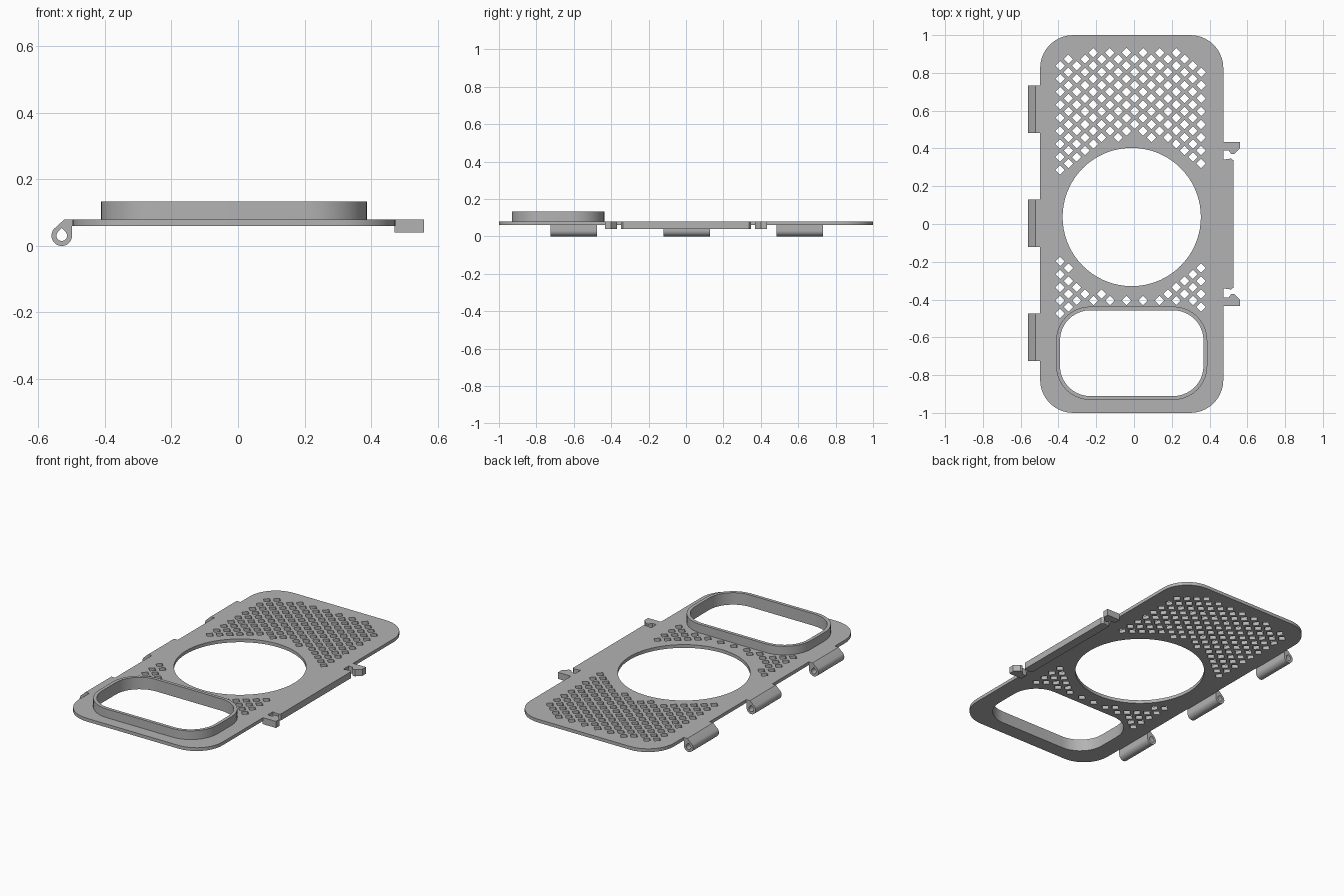
import bpy
from math import radians, cos, sin, pi, hypot

cube = bpy.data.objects.get("Cube")
if cube:
    bpy.data.objects.remove(cube, do_unlink=True)

grey = bpy.data.materials.new("plain grey")
grey.use_nodes = True
grey.diffuse_color = (0.45, 0.45, 0.45, 1)
grey.node_tree.nodes["Principled BSDF"].inputs["Base Color"].default_value = (0.45, 0.45, 0.45, 1)

MID = -0.012  # lengthwise axis of the plate


def arc(cx, cy, r, start, end, steps):
    angles = [radians(start + (end - start) * i / steps) for i in range(steps + 1)]
    return [(cx + r * cos(a), cy + r * sin(a)) for a in angles]


def rounded_rect(cx, cy, hx, hy, r):
    pts = []
    for i, (sx, sy) in enumerate([(1, 1), (-1, 1), (-1, -1), (1, -1)]):
        pts += arc(cx + sx * (hx - r), cy + sy * (hy - r), r, 90 * i, 90 * i + 90, 10)
    return pts


def prism(name, loops, low, high, along_y=False):
    """Fill an outline with optional holes and extrude it along z or y."""
    curve = bpy.data.curves.new(name, "CURVE")
    curve.dimensions = "2D"
    curve.fill_mode = "BOTH"
    curve.extrude = (high - low) / 2
    for pts in loops:
        spline = curve.splines.new("POLY")
        spline.points.add(len(pts) - 1)
        for point, (x, y) in zip(spline.points, pts):
            point.co = (x, y, 0, 1)
        spline.use_cyclic_u = True
    obj = bpy.data.objects.new(name, curve)
    bpy.context.collection.objects.link(obj)
    middle = (low + high) / 2
    if along_y:
        obj.rotation_euler.x = pi / 2
        obj.location.y = middle
    else:
        obj.location.z = middle
    bpy.ops.object.select_all(action="DESELECT")
    obj.select_set(True)
    bpy.context.view_layer.objects.active = obj
    bpy.ops.object.convert(target="MESH")
    obj = bpy.context.object
    obj.data.materials.clear()
    obj.data.materials.append(grey)
    bpy.ops.object.mode_set(mode="EDIT")
    bpy.ops.mesh.select_all(action="SELECT")
    bpy.ops.mesh.remove_doubles(threshold=0.0001)
    bpy.ops.mesh.normals_make_consistent(inside=False)
    bpy.ops.object.mode_set(mode="OBJECT")
    bpy.ops.object.shade_smooth_by_angle(angle=radians(30))
    return obj


# Window collar shape and the big round opening
WIN_Y, WIN_HX, WIN_HY, WIN_R = -0.684, 0.4, 0.247, 0.18
collar_outer = rounded_rect(MID, WIN_Y, WIN_HX, WIN_HY, WIN_R)
window = rounded_rect(MID, WIN_Y, WIN_HX - 0.02, WIN_HY - 0.02, WIN_R - 0.02)
RING_Y, RING_R = 0.037, 0.366
round_hole = arc(MID, RING_Y, RING_R, 0, 355, 71)


def clear_of_window(x, y):
    dx = max(abs(x - MID) - WIN_HX + WIN_R, 0)
    dy = max(abs(y - WIN_Y) - WIN_HY + WIN_R, 0)
    return hypot(dx, dy) > WIN_R + 0.018


# Staggered diamond vents, kept clear of the openings and top corners
vents = []
for col in range(18):
    x = -0.391 + 0.0439 * col
    for row in range(-2, 20):
        y = -0.405 + 0.06905 * (row + 0.5 * (col % 2))
        off = abs(x - MID)
        near_corner = off + y > 1.22 or (y > 0.89 and off > 0.27)
        if y < 0.92 and not near_corner and hypot(x - MID, y - RING_Y) > 0.427 and clear_of_window(x, y):
            h = 0.025
            vents.append([(x + h, y), (x, y + h), (x - h, y), (x, y - h)])

# Main plate and raised window collar
outline = rounded_rect(MID, 0, 0.485, 1, 0.175)
prism("vented_plate", [outline, window, round_hole] + vents, 0.06, 0.08)
prism("window_collar", [collar_outer, window], 0.079, 0.133)

# Hinge knuckles with teardrop pin holes
HX, HZ = -0.53, 0.031
knuckle = [(-0.522, 0.08), (-0.49, 0.08), (-0.49, 0.06), (-0.499, 0.06)]
knuckle += arc(HX, HZ, 0.031, 0, -220, 22)
pin_hole = arc(HX, HZ, 0.016, 135, 405, 20) + [(HX, HZ + 0.0225)]
for label, y in [("front", -0.6), ("middle", 0.004), ("back", 0.608)]:
    prism(label + "_hinge_knuckle", [knuckle, pin_hole], y - 0.125, y + 0.125, along_y=True)

# Latch rail and a pair of mirrored hooks on the left edge
rail = [(0.47, -0.34), (0.515, -0.347), (0.526, -0.337), (0.526, 0.337), (0.515, 0.347), (0.47, 0.34)]
prism("latch_rail", [rail], 0.04, 0.08)
hook = [(0.47, 0.39), (0.5, 0.39), (0.515, 0.37), (0.53, 0.37), (0.56, 0.4), (0.56, 0.434), (0.47, 0.434)]
for label, side in [("back", 1), ("front", -1)]:
    prism(label + "_latch_hook", [[(x, side * y) for x, y in hook]], 0.04, 0.08)
